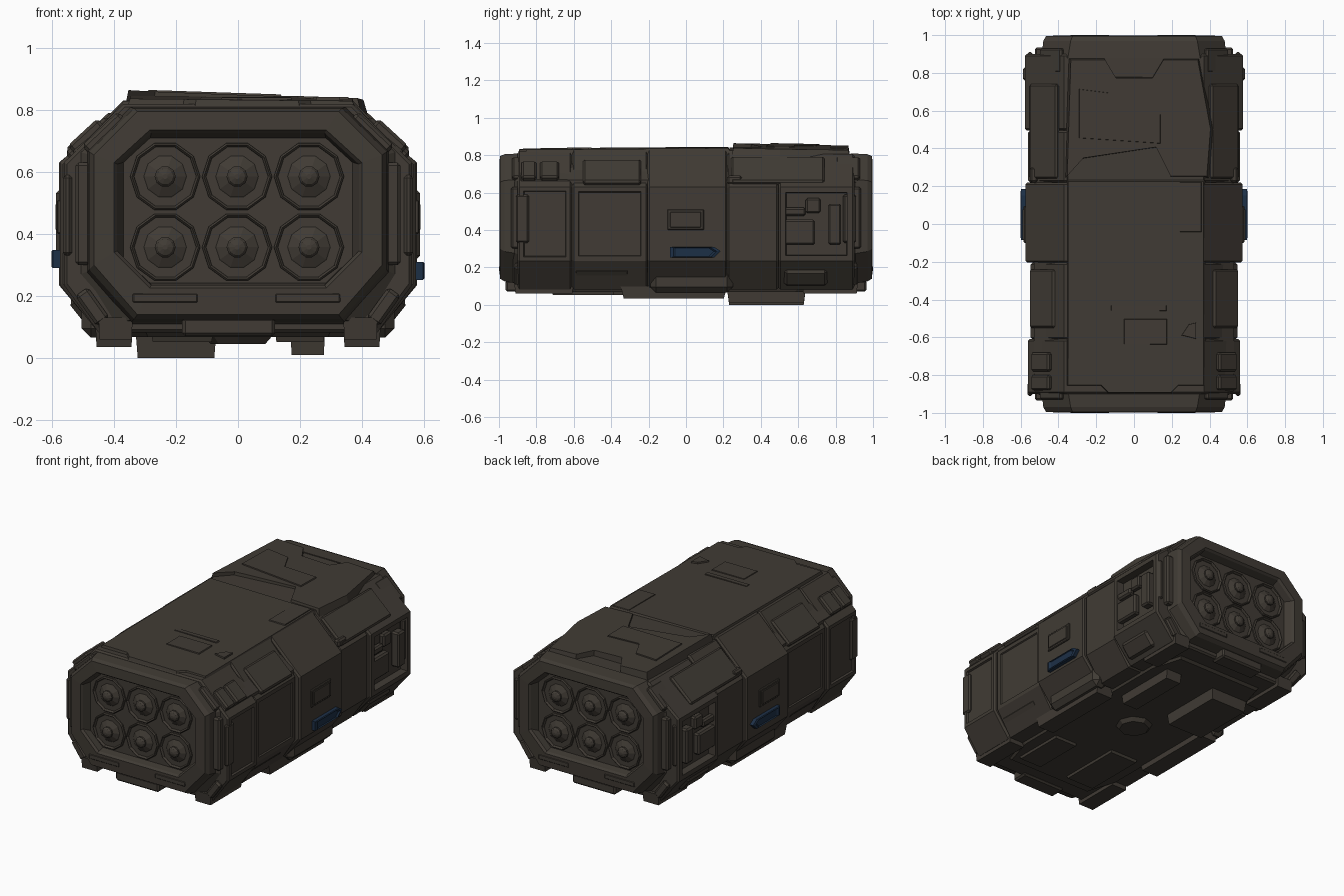
import bpy, bmesh, math
from mathutils import Matrix, Vector

if "Cube" in bpy.data.objects:
    bpy.data.objects.remove(bpy.data.objects["Cube"])


def material(name, rgb):
    m = bpy.data.materials.new(name)
    m.diffuse_color = (*rgb, 1)
    m.use_nodes = True
    m.node_tree.nodes["Principled BSDF"].inputs["Base Color"].default_value = m.diffuse_color
    return m


HULL = material("dark brown grey metal", (0.052, 0.044, 0.035))
BLUE = material("dark blue lamp", (0.012, 0.029, 0.062))


def finish(name, bm, mat=HULL):
    bmesh.ops.recalc_face_normals(bm, faces=bm.faces[:])
    me = bpy.data.meshes.new(name)
    bm.to_mesh(me)
    bm.free()
    me.materials.append(mat)
    ob = bpy.data.objects.new(name, me)
    bpy.context.collection.objects.link(ob)
    return ob


def loft(name, rings, mat=HULL, side_inset=None):
    """Closed skin through rings of equal point count."""
    bm = bmesh.new()
    rows = [[bm.verts.new(p) for p in r] for r in rings]
    n = len(rows[0])
    for a, b in zip(rows, rows[1:]):
        for i in range(n):
            j = (i + 1) % n
            bm.faces.new((a[i], a[j], b[j], b[i]))
    bm.faces.new(rows[0])
    bm.faces.new(rows[-1])
    bmesh.ops.recalc_face_normals(bm, faces=bm.faces[:])
    if side_inset:
        sides = [f for f in bm.faces if abs(f.normal.x) > 0.95 and f.calc_area() > 0.04]
        bmesh.ops.inset_individual(bm, faces=sides, thickness=side_inset[0], depth=0)
        bmesh.ops.inset_individual(bm, faces=sides, thickness=0.006, depth=-side_inset[1])
    return finish(name, bm, mat)


def octagon(y, w, top, zb, zt, bot=None, lo=None, hi=None):
    bot = bot or top
    lo, hi = lo or zb + 0.16, hi or zt - 0.14
    return [Vector((x, y, z)) for x, z in
            [(-top, zt), (top, zt), (w, hi), (w, lo), (bot, zb), (-bot, zb), (-w, lo), (-w, hi)]]


def box(name, x, y, z, rot=0, bevel=0.01, mirror=False, mat=HULL):
    """Bevelled box from x, y, z ranges, turned about its own y axis."""
    for s in ((1, -1) if mirror else (1,)):
        c = [sum(r) / 2 for r in (x, y, z)]
        d = [abs(r[1] - r[0]) for r in (x, y, z)]
        bm = bmesh.new()
        bmesh.ops.create_cube(bm, size=1)
        bmesh.ops.scale(bm, vec=d, verts=bm.verts[:])
        if bevel:
            bmesh.ops.bevel(bm, geom=bm.edges[:], offset=min(bevel, min(d) * 0.4), segments=1, affect='EDGES')
        bm.transform(Matrix.Translation((c[0] * s, c[1], c[2])) @ Matrix.Rotation(rot * s, 4, 'Y'))
        finish(name, bm, mat)


def plate(name, pts, z0, z1, inset=0.93, tilt=(0, 0)):
    """Flat polygon plate with sloped edges, narrower at z1, tilted by slopes in x and y."""
    c = sum((Vector(p) for p in pts), Vector((0, 0))) / len(pts)
    up = [c + (Vector(p) - c) * inset for p in pts]
    loft(name, [[(p[0], p[1], z0) for p in pts],
                [(p[0], p[1], z1 + tilt[0] * p[0] + tilt[1] * (p[1] - c[1])) for p in up]])


def rect(x0, x1, y0, y1):
    return [(x0, y0), (x1, y0), (x1, y1), (x0, y1)]


# Inner hull
loft("hull_core", [octagon(-0.94, 0.46, 0.32, 0.13, 0.79), octagon(-0.88, 0.53, 0.36, 0.10, 0.81, 0.43),
                   octagon(0.86, 0.53, 0.36, 0.10, 0.80, 0.43), octagon(0.94, 0.46, 0.32, 0.13, 0.79)])

# Armour sections wrapped around the hull: y0, y1, half width, top, recess
for name, y0, y1, w, zt, ins in [
        ("front_armour", -0.9, -0.61, 0.562, 0.82, (0.03, 0.012)),
        ("front_mid_armour", -0.61, -0.205, 0.548, 0.827, (0.035, 0.008)),
        ("center_armour", -0.205, 0.22, 0.575, 0.83, None),
        ("rear_mid_armour", 0.22, 0.495, 0.56, 0.82, None),
        ("rear_armour", 0.495, 0.9, 0.578, 0.805, (0.04, 0.045))]:
    e = 0.01
    full = dict(bot=0.45, lo=0.235, hi=0.63)
    slim = dict(bot=0.44, lo=0.24, hi=0.625)
    loft(name, [octagon(y0, w - e, 0.365, 0.092, zt - e, **slim), octagon(y0 + e, w, 0.37, 0.082, zt, **full),
                octagon(y1 - e, w, 0.37, 0.082, zt, **full), octagon(y1, w - e, 0.365, 0.092, zt - e, **slim)],
         side_inset=ins)

# Launcher ends: octagonal frames with recessed mouths, each holding six rockets
for s, end in ((-1, "front"), (1, "back")):
    loft(end + "_frame", [octagon(s * 0.88, 0.49, 0.35, 0.11, 0.81), octagon(s * 0.97, 0.48, 0.335, 0.125, 0.805),
                          octagon(s * 0.995, 0.465, 0.325, 0.14, 0.795),
                          octagon(s * 0.998, 0.40, 0.285, 0.225, 0.735, lo=0.34, hi=0.63),
                          octagon(s * 0.985, 0.39, 0.28, 0.235, 0.725, lo=0.345, hi=0.625),
                          octagon(s * 0.91, 0.355, 0.285, 0.245, 0.70, lo=0.31, hi=0.635)])
    for cx in (-0.235, -0.003, 0.229):
        for cz in (0.357, 0.585):
            prof = [(0.114, 0.90), (0.113, 0.948), (0.107, 0.954), (0.102, 0.948), (0.096, 0.922),
                    (0.066, 0.942), (0.034, 0.958), (0.034, 0.968), (0.026, 0.978), (0.008, 0.985)]
            loft(end + "_rocket", [[(cx + r * math.cos(k * math.tau / 10), s * y,
                                     cz + r * math.sin(k * math.tau / 10)) for k in range(10)]
                                   for r, y in prof])
    # frame trim bars and lower lip
    for x in ((-0.34, -0.13), (0.12, 0.33)):
        box(end + "_lower_bar", x, (s * 0.985, s * 1.0), (0.178, 0.208), bevel=0.004)
    box(end + "_cheek_bar", (0.475, 0.525), (s * 0.86, s * 0.935), (0.30, 0.63), mirror=True)
    box(end + "_cheek_strip", (0.535, 0.565), (s * 0.84, s * 0.91), (0.33, 0.59), mirror=True)
    box(end + "_corner_guard", (0.34, 0.50), (s * 0.80, s * 0.93), (0.675, 0.75), rot=0.76, mirror=True)
    box(end + "_lower_corner_guard", (0.41, 0.53), (s * 0.76, s * 0.92), (0.14, 0.19), rot=-0.95, mirror=True)
    box(end + "_lip", (-0.18, 0.12), (s * 0.86, s * 0.965), (0.07, 0.13))

# Side fittings
box("side_hatch_frame", (0.565, 0.584), (-0.10, 0.095), (0.40, 0.51), bevel=0.004, mirror=True)
box("side_hatch", (0.575, 0.589), (-0.085, 0.08), (0.413, 0.497), bevel=0.003, mirror=True)
box("rear_lower_box", (0.53, 0.575), (0.51, 0.69), (0.32, 0.455), mirror=True)
box("rear_upper_box", (0.53, 0.57), (0.64, 0.72), (0.49, 0.57), mirror=True)
box("rear_side_bar", (0.53, 0.588), (0.76, 0.83), (0.32, 0.54), mirror=True)
box("rear_side_step", (0.53, 0.57), (0.5, 0.64), (0.475, 0.52), mirror=True)
for y0, y1 in ((-0.88, -0.8), (-0.78, -0.68)):
    box("front_shoulder_block", (0.42, 0.55), (y0, y1), (0.685, 0.735), rot=0.745, mirror=True)
box("shoulder_panel", (0.39, 0.57), (-0.55, -0.24), (0.69, 0.725), rot=0.745, mirror=True)
box("shoulder_cover", (0.37, 0.57), (0.24, 0.74), (0.69, 0.735), rot=0.745, mirror=True)
box("shoulder_clip", (0.51, 0.55), (0.22, 0.30), (0.645, 0.69), mirror=True)

# Lower skirts
box("skirt_middle", (0.40, 0.505), (-0.19, 0.25), (0.065, 0.19), bevel=0.03, mirror=True)
box("skirt_rear", (0.43, 0.55), (0.52, 0.76), (0.125, 0.19), rot=-0.9, bevel=0.02, mirror=True)
box("skirt_front", (0.42, 0.53), (-0.6, -0.3), (0.14, 0.18), rot=-0.9, bevel=0.015, mirror=True)

# Blue side lamps, pointed towards the back
for s, z0 in ((1, 0.252), (-1, 0.29)):
    pts = [(-0.085, z0), (0.15, z0), (0.185, z0 + 0.035), (0.15, z0 + 0.058), (-0.085, z0 + 0.058)]
    c = Vector((0.04, z0 + 0.03))
    rings = []
    for x, k in ((0.56, 1), (0.597, 1), (0.602, 0.85), (0.594, 0.75)):
        q = [c + (Vector(p) - c) * k for p in pts]
        rings.append([(s * x, p.x, p.y) for p in q])
    loft("side_lamp", rings, BLUE)

# Roof: long front deck, raised tilted rear deck with a notched end, small fittings
plate("front_deck", [(-0.36, -0.86), (-0.18, -0.86), (-0.14, -0.9), (0.2, -0.9), (0.24, -0.86), (0.38, -0.86),
                     (0.38, 0.25), (-0.36, 0.25)], 0.80, 0.835, 0.97, (-0.01, 0.008))
TILT = (-0.035, -0.02)
plate("rear_deck", [(-0.37, 0.24), (-0.28, 0.34), (0.12, 0.40), (0.2, 0.24), (0.40, 0.24), (0.42, 0.5), (0.35, 0.88),
                    (0.16, 0.88), (0.1, 0.78), (-0.1, 0.78), (-0.16, 0.88), (-0.35, 0.88)], 0.78, 0.845, 0.96, TILT)
plate("rear_deck_step", [(-0.36, 0.23), (0.38, 0.23), (0.38, 0.42), (-0.36, 0.42)], 0.80, 0.833, 0.97, (-0.02, 0))
plate("rear_deck_hatch", [(-0.3, 0.45), (0.15, 0.42), (0.15, 0.58), (-0.08, 0.58), (-0.14, 0.7), (-0.3, 0.72)],
      0.82, 0.852, 0.95, TILT)
plate("roof_bar", rect(0.24, 0.36, -0.05, 0.23), 0.82, 0.842)
plate("roof_hatch", rect(-0.06, 0.18, -0.64, -0.5), 0.82, 0.84)
plate("roof_strip", rect(-0.13, 0.18, -0.46, -0.43), 0.82, 0.841)
plate("roof_clip", [(0.25, -0.59), (0.33, -0.61), (0.33, -0.52), (0.29, -0.53)], 0.82, 0.842)

# Underside: plates, feet and a round cover
plate("belly_plate", [(-0.3, -0.8), (0.3, -0.8), (0.36, -0.6), (0.36, 0.6), (0.3, 0.8), (-0.3, 0.8), (-0.36, 0.6),
                      (-0.36, -0.6)], 0.09, 0.068, 0.97)
plate("belly_round_cover", [(0.11 * math.cos(k * math.tau / 8), 0.11 * math.sin(k * math.tau / 8))
                            for k in range(8)], 0.07, 0.045, 0.8)
for s in (-1, 1):
    plate("front_foot", rect(s * 0.34, s * 0.45, -0.92, -0.6), 0.13, 0.06, 0.95)
    plate("rear_foot", rect(s * 0.34, s * 0.45, 0.62, 0.92), 0.13, 0.06, 0.95)
    plate("belly_rail", rect(s * 0.34, s * 0.46, -0.35, 0.22), 0.1, 0.035, 0.94)
plate("belly_skid", rect(-0.33, -0.07, 0.22, 0.64), 0.08, 0.0, 0.95)
plate("belly_skid", rect(0.17, 0.28, 0.22, 0.64), 0.08, 0.01, 0.95)
plate("belly_front_pad", rect(-0.28, -0.08, -0.72, -0.3), 0.08, 0.052, 0.95)
plate("belly_front_pad", rect(0.12, 0.28, -0.72, -0.38), 0.08, 0.052, 0.95)
